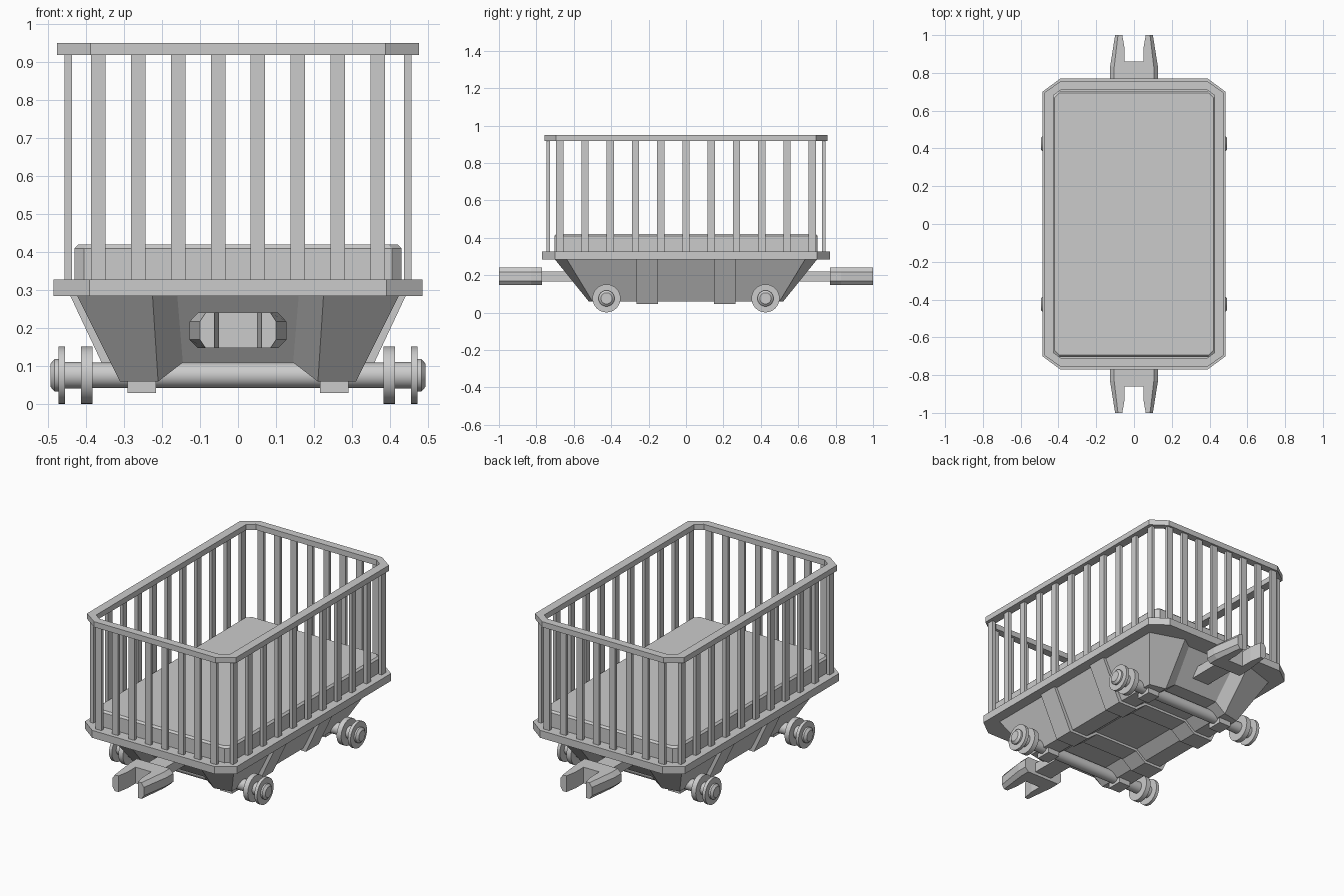
import bpy, bmesh, math

if "Cube" in bpy.data.objects:
    bpy.data.objects.remove(bpy.data.objects["Cube"])


def make(name, verts, faces, smooth=False):
    me = bpy.data.meshes.new(name)
    bm = bmesh.new()
    vs = [bm.verts.new(v) for v in verts]
    for f in faces:
        bm.faces.new([vs[i] for i in f])
    bmesh.ops.recalc_face_normals(bm, faces=bm.faces)
    bm.to_mesh(me)
    bm.free()
    ob = bpy.data.objects.new(name, me)
    bpy.context.collection.objects.link(ob)
    if smooth:
        bpy.ops.object.select_all(action='DESELECT')
        ob.select_set(True)
        bpy.context.view_layer.objects.active = ob
        bpy.ops.object.shade_smooth_by_angle(angle=math.radians(35))
    return ob


def loft(name, rings, smooth=False, closed=False):
    """Skin equal-length rings; cap the ends, or join last to first."""
    n, m = len(rings[0]), len(rings)
    faces = [(k * n + i, k * n + (i + 1) % n, (k + 1) % m * n + (i + 1) % n, (k + 1) % m * n + i)
             for k in range(m if closed else m - 1) for i in range(n)]
    if not closed:
        faces += [tuple(range(n)), tuple(range((m - 1) * n, m * n))]
    return make(name, [p for r in rings for p in r], faces, smooth)


def octagon(x, y, cx, cy, z):
    q = [(x, y - cy), (x - cx, y)]
    pts = q + [(-a, b) for a, b in q[::-1]] + [(-a, -b) for a, b in q] + [(a, -b) for a, b in q[::-1]]
    return [(a, b, z) for a, b in pts]


def box(name, c, s):
    x, y, z = s[0] / 2, s[1] / 2, s[2] / 2
    return loft(name, [[(c[0] + a * x, c[1] + b * y, c[2] + k * z)
                        for a, b in ((-1, -1), (1, -1), (1, 1), (-1, 1))] for k in (-1, 1)])


# deck plate, mattress and top rail
loft("deck", [octagon(.485, .77, .095, .07, z) for z in (.285, .328)])
loft("mattress", [octagon(.43, .703, .025, .025, .32), octagon(.43, .703, .025, .025, .41),
                  octagon(.42, .693, .025, .025, .42)])
loft("top_rail", [octagon(.475, .757, .088, .062, .918), octagon(.475, .757, .088, .062, .95),
                  octagon(.425, .712, .04, .03, .95), octagon(.425, .712, .04, .03, .918)], closed=True)

# crib bars
for s in (-1, 1):
    for i in range(8):
        box("end_bar", ((i - 3.5) * .105, s * .737, .623), (.038, .018, .6))
    for i in range(11):
        box("side_bar", (s * .446, (i - 5) * .135, .623), (.02, .038, .6))


# tapered underbody with recessed ends and a trough underneath
def around(q):
    return (q + [(-x, y, z) for x, y, z in q[::-1]] + [(-x, -y, z) for x, y, z in q]
            + [(x, -y, z) for x, y, z in q[::-1]])


top = around([(.425, .64, .29), (.225, .705, .29), (.16, .66, .29)])
low = around([(.31, .50, .06), (.21, .52, .06), (.145, .52, .11)])
faces = [(i, (i + 1) % 12, (i + 1) % 12 + 12, i + 12) for i in range(12)] + [tuple(range(12))]
faces += [(12 + i, 13 + i, 22 - i, 23 - i) for i in range(5)]
make("underbody", top + low, faces)

# ribs wrapping the underbody
rib = [(.443, .29), (.328, .045), (.205, .045), (.14, .096)]
rib += [(-x, z) for x, z in rib[::-1]]
for s in (-1, 1):
    loft("body_rib", [[(x, s * y, z) for x, z in rib] for y in (.15, .265)])

# wheel sets, bearings and couplers at both ends
wheel = [(.383, .033), (.383, .075), (.412, .075), (.412, .035), (.454, .035), (.454, .075),
         (.472, .075), (.472, .043), (.482, .043), (.493, .03)]
wheel = [(-x, r) for x, r in wheel[::-1]] + wheel
head = [(0, .77), (.127, .77), (.127, .83), (.10, 1), (.062, 1), (.05, .93), (.05, .86), (0, .86)]
inset = [(0, .77), (.105, .77), (.105, .83), (.085, 1), (.062, 1), (.05, .93), (.05, .86), (0, .86)]
SEG = 32
for s in (-1, 1):
    loft("wheel_set", [[(x, s * .425 + r * math.cos(2 * math.pi * i / SEG),
                         .0765 + r * math.sin(2 * math.pi * i / SEG)) for i in range(SEG)]
                       for x, r in wheel], smooth=True)
    for k in (-1, 1):
        box("axle_bearing", (k * .253, s * .425, .07), (.075, .09, .08))
    box("coupler_shank", (0, s * .66, .193), (.11, .3, .055))

    def outline(h, z):
        return [(x, s * y, z) for x, y in h[1:-1]] + [(-x, s * y, z) for x, y in h[-2:0:-1]]
    loft("coupler_head", [outline(inset, .148), outline(head, .17), outline(head, .218), outline(inset, .241)])
